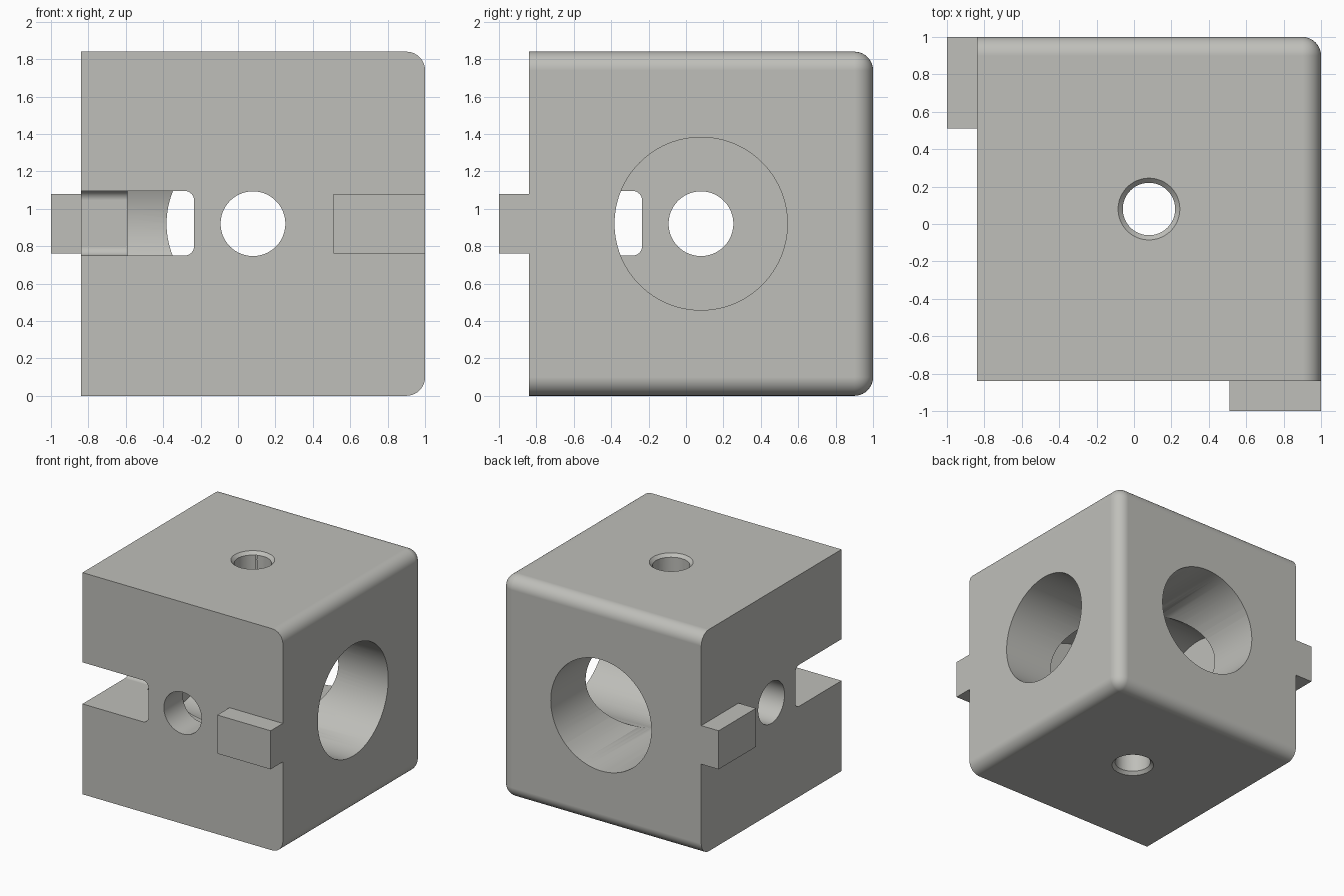
import bpy, bmesh, math
from mathutils import Matrix, Vector

if "Cube" in bpy.data.objects:
    bpy.data.objects.remove(bpy.data.objects["Cube"])

C = Vector((0.08, 0.08, 0.92))   # common centre of all bores

grey = bpy.data.materials.new("light_grey")
grey.diffuse_color = (0.52, 0.52, 0.49, 1)
grey.use_nodes = True
grey.node_tree.nodes["Principled BSDF"].inputs["Base Color"].default_value = grey.diffuse_color


def finish(name, bm):
    bmesh.ops.recalc_face_normals(bm, faces=bm.faces)
    me = bpy.data.meshes.new(name)
    bm.to_mesh(me)
    bm.free()
    me.materials.append(grey)
    ob = bpy.data.objects.new(name, me)
    bpy.context.collection.objects.link(ob)
    return ob


def box(name, lo, hi, radius=0, pick=None):
    """Box between two corners; edges chosen by pick(a, b) are rounded."""
    lo, hi = Vector(lo), Vector(hi)
    bm = bmesh.new()
    bmesh.ops.create_cube(bm, size=1)
    for v in bm.verts:
        v.co = Vector([(lo[i] + hi[i]) / 2 + v.co[i] * (hi[i] - lo[i]) for i in range(3)])
    if pick:
        edges = [e for e in bm.edges if pick(e.verts[0].co, e.verts[1].co)]
        bmesh.ops.bevel(bm, geom=edges, offset=radius, segments=10, profile=0.5,
                        affect='EDGES', clamp_overlap=True)
    return finish(name, bm)


def cone(name, axis, start, end, r1, r2):
    """Round cutter along an axis through the centre, from start to end."""
    i = 'XYZ'.index(axis)
    turn = {'X': Matrix.Rotation(math.pi / 2, 4, 'Y'),
            'Y': Matrix.Rotation(-math.pi / 2, 4, 'X'),
            'Z': Matrix.Identity(4)}[axis]
    pos = C.copy()
    pos[i] = (start + end) / 2
    bm = bmesh.new()
    bmesh.ops.create_cone(bm, cap_ends=True, segments=96, radius1=r1, radius2=r2,
                          depth=end - start, matrix=Matrix.Translation(pos) @ turn)
    return finish(name, bm)


def near(a, b, i, value):
    return abs(a[i] - value) < 1e-4 and abs(b[i] - value) < 1e-4


# Block, rounded around its right and back faces
def block_edge(a, b):
    on_right, on_back = near(a, b, 0, 1), near(a, b, 1, 1)
    vertical = abs(a.z - b.z) > 0.5
    return (on_right and on_back) if vertical else (on_right or on_back)


block = box("block", (-0.84, -0.84, 0), (1, 1, 1.84), 0.1, block_edge)


def combine(tool, operation):
    mod = block.modifiers.new(tool.name, 'BOOLEAN')
    mod.operation, mod.solver, mod.object = operation, 'EXACT', tool
    bpy.context.view_layer.objects.active = block
    bpy.ops.object.modifier_apply(modifier=mod.name)
    bpy.data.objects.remove(tool)


# Locking tabs
combine(box("front_tab", (0.51, -1, 0.76), (1, -0.78, 1.08)), 'UNION')
combine(box("left_tab", (-1, 0.51, 0.76), (-0.78, 1, 1.08)), 'UNION')

# Wide bores with a narrower hole through each remaining wall
for axis in 'XY':
    combine(cone("wide_bore", axis, -0.59, 1.3, 0.462, 0.462), 'DIFFERENCE')
    combine(cone("wall_hole", axis, -1.2, -0.3, 0.173, 0.173), 'DIFFERENCE')

# Vertical hole, chamfered at top and bottom
combine(cone("vertical_hole", 'Z', -0.2, 2.04, 0.14, 0.14), 'DIFFERENCE')
combine(cone("top_chamfer", 'Z', 1.805, 1.88, 0.13, 0.205), 'DIFFERENCE')
combine(cone("bottom_chamfer", 'Z', -0.04, 0.035, 0.205, 0.13), 'DIFFERENCE')

# Corner slot with rounded inner edges
S = -0.235
combine(box("corner_slot", (-1.2, -1.2, 0.75), (S, S, 1.095), 0.05,
            lambda a, b: abs(a.z - b.z) < 0.1 and (near(a, b, 0, S) or near(a, b, 1, S))),
        'DIFFERENCE')

# Smooth rounds, crisp edges
bpy.ops.object.select_all(action='DESELECT')
block.select_set(True)
bpy.context.view_layer.objects.active = block
bpy.ops.object.shade_smooth_by_angle(angle=math.radians(30))
weighted = block.modifiers.new("even_normals", 'WEIGHTED_NORMAL')
weighted.keep_sharp = True
